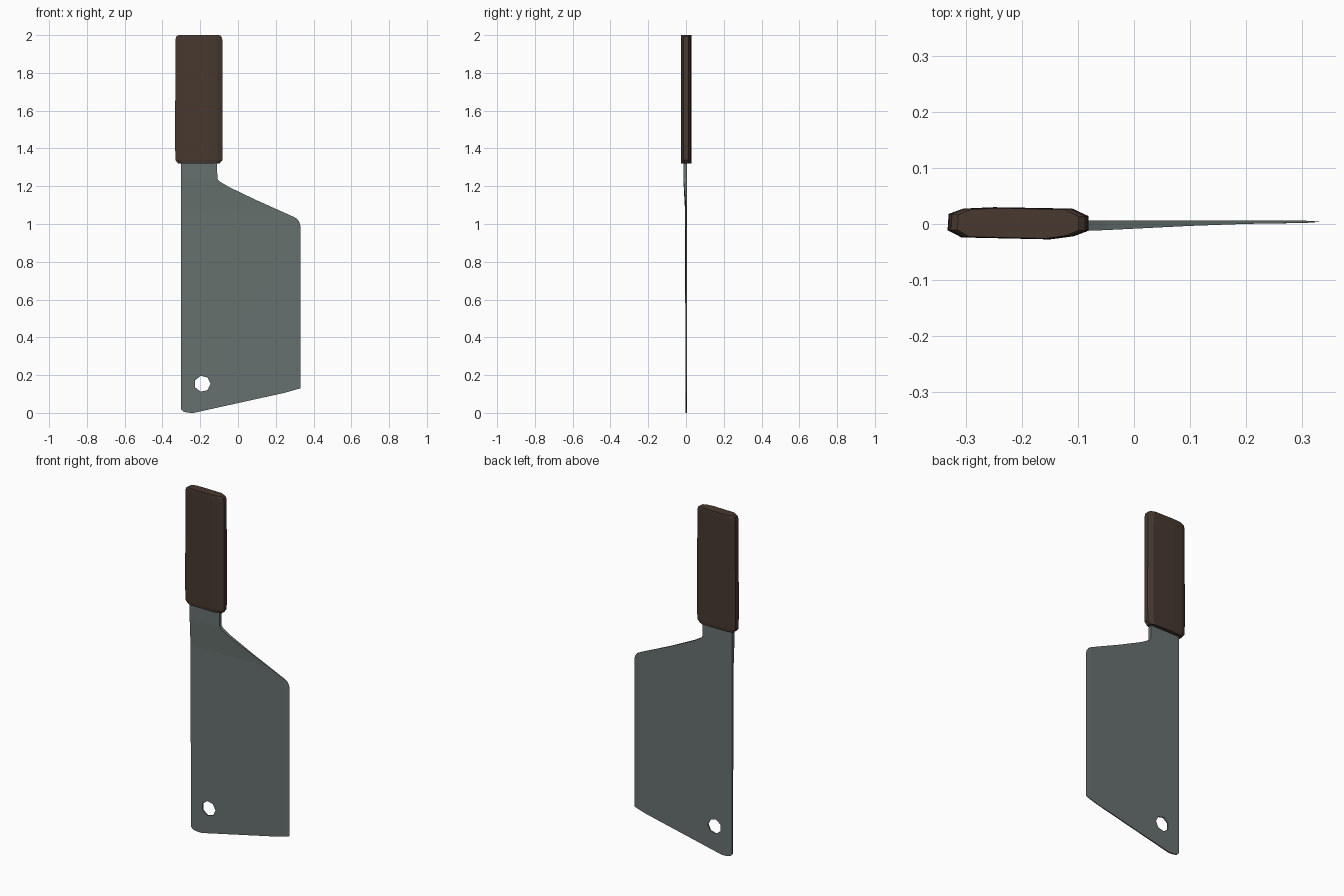
import bpy, bmesh, math

if "Cube" in bpy.data.objects:
    bpy.data.objects.remove(bpy.data.objects["Cube"])


def material(name, rgb):
    m = bpy.data.materials.new(name)
    m.diffuse_color = (*rgb, 1.0)
    m.use_nodes = True
    m.node_tree.nodes["Principled BSDF"].inputs["Base Color"].default_value = m.diffuse_color
    return m


def make_object(name, bm, mat):
    bmesh.ops.recalc_face_normals(bm, faces=bm.faces[:])
    mesh = bpy.data.meshes.new(name)
    bm.to_mesh(mesh)
    bm.free()
    mesh.materials.append(mat)
    ob = bpy.data.objects.new(name, mesh)
    bpy.context.collection.objects.link(ob)
    return ob


def clamp(v):
    return max(0.0, min(1.0, v))


steel = material("grey steel", (0.136, 0.167, 0.160))
wood = material("dark brown wood", (0.064, 0.040, 0.029))

# Blade: outline with a hanging hole, filled flat and then thickened
outline = [(-0.302, 0.02), (-0.29, 0.007), (-0.265, 0.001), (-0.235, 0.0),
           (0.25, 0.107), (0.33, 0.13), (0.33, 0.99), (0.325, 1.01),
           (0.312, 1.028), (0.29, 1.04), (0.1, 1.125), (-0.05, 1.197),
           (-0.1, 1.227), (-0.109, 1.24), (-0.112, 1.34), (-0.302, 1.34)]
hole = [(-0.188 + 0.043 * math.cos(i * math.tau / 7),
         0.154 + 0.043 * math.sin(i * math.tau / 7)) for i in range(7)]
bm = bmesh.new()
for loop in (outline, hole):
    vs = [bm.verts.new((x, 0, z)) for x, z in loop]
    for a, b in zip(vs, vs[1:] + vs[:1]):
        bm.edges.new((a, b))
bmesh.ops.triangle_fill(bm, edges=bm.edges[:], use_beauty=True, normal=(0, -1, 0))

# Extra cuts for the cutting edge and the thicker neck
for co, no in (((0.305, 0, 0), (1, 0, 0)), ((0, 0, 1.08), (0, 0, 1)),
               ((0, 0, 1.235), (0, 0, 1))):
    bmesh.ops.bisect_plane(bm, geom=bm.verts[:] + bm.edges[:] + bm.faces[:],
                           plane_co=co, plane_no=no)
ext = bmesh.ops.extrude_face_region(bm, geom=bm.faces[:])
front = {g for g in ext["geom"] if isinstance(g, bmesh.types.BMVert)}
for v in bm.verts:
    x, z = v.co.x, v.co.z
    edge = clamp((x - 0.305) / 0.025)
    if v in front:
        neck = clamp((z - 1.04) / 0.13) * clamp((0.3 - x) / 0.4)
        y = -0.002 + 0.004 * (x + 0.3) / 0.63 - 0.012 * neck
    else:
        y = 0.006
    target = 0.0036 if v in front else 0.0044
    v.co.y = y + (target - y) * edge
make_object("blade", bm, steel)

# Handle: chamfered cross-section lofted upwards with eased ends
section = [(-0.333, -0.011), (-0.308, -0.024), (-0.15, -0.0275), (-0.108, -0.022),
           (-0.081, -0.012), (-0.081, 0.014), (-0.11, 0.0275), (-0.25, 0.03),
           (-0.305, 0.0275), (-0.331, 0.018)]
levels = [(1.32, 0.87, 0.92), (1.338, 0.985, 1.0), (1.42, 1.0, 1.0),
          (1.975, 0.985, 1.0), (1.992, 0.95, 0.98), (2.0, 0.86, 0.94)]
bm = bmesh.new()
rings = []
for z, sx, sy in levels:
    rings.append([bm.verts.new((-0.208 + (x + 0.208) * sx, y * sy, z))
                  for x, y in section])
n = len(section)
for lo, hi in zip(rings, rings[1:]):
    for i in range(n):
        j = (i + 1) % n
        bm.faces.new((lo[i], lo[j], hi[j], hi[i]))
bm.faces.new(rings[0])
bm.faces.new(rings[-1])
make_object("handle", bm, wood)
